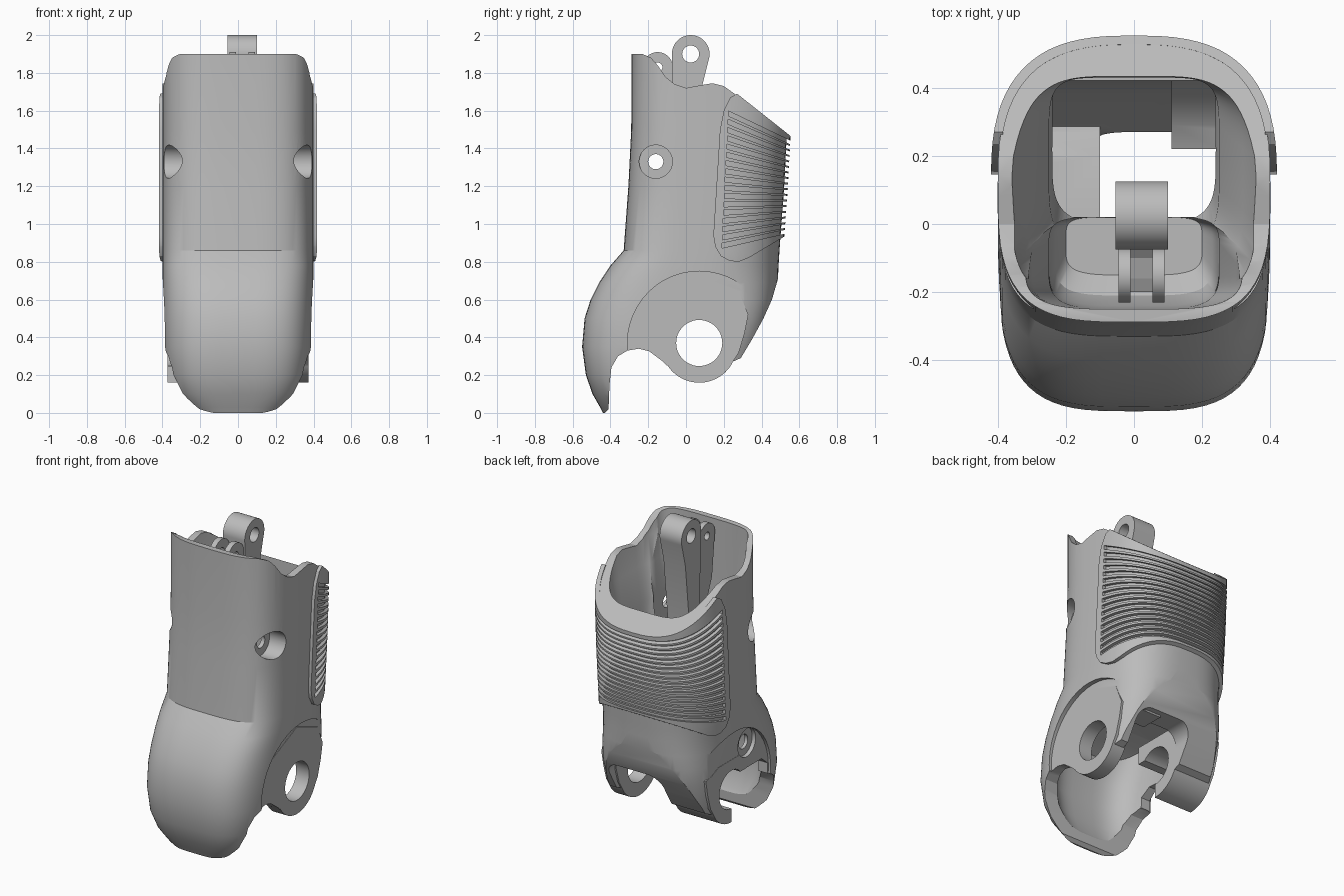
import bpy, bmesh
from math import sin, cos, pi, radians, copysign

if "Cube" in bpy.data.objects:
    bpy.data.objects.remove(bpy.data.objects["Cube"])

grey = bpy.data.materials.new("light grey plastic")
grey.use_nodes = True
grey.diffuse_color = (0.5, 0.5, 0.5, 1)
grey.node_tree.nodes["Principled BSDF"].inputs["Base Color"].default_value = (0.5, 0.5, 0.5, 1)


def finish(bm, name):
    bmesh.ops.recalc_face_normals(bm, faces=bm.faces)
    mesh = bpy.data.meshes.new(name)
    bm.to_mesh(mesh)
    bm.free()
    mesh.materials.append(grey)
    ob = bpy.data.objects.new(name, mesh)
    bpy.context.collection.objects.link(ob)
    return ob


def prism(name, profile, a, b, axis="x"):
    """Extrude a (y, z) profile along x, or an (x, z) profile along y."""
    bm = bmesh.new()
    place = (lambda p, d: (d, p[0], p[1])) if axis == "x" else (lambda p, d: (p[0], d, p[1]))
    ends = [[bm.verts.new(place(p, d)) for p in profile] for d in (a, b)]
    for ring in ends:
        bm.faces.new(ring)
    n = len(profile)
    for i in range(n):
        j = (i + 1) % n
        bm.faces.new((ends[0][i], ends[0][j], ends[1][j], ends[1][i]))
    return finish(bm, name)


def arc(cy, cz, r, start, end, steps=24):
    angles = [radians(start + (end - start) * i / steps) for i in range(steps + 1)]
    return [(cy + r * cos(t), cz + r * sin(t)) for t in angles]


def disc(name, cy, cz, r, a, b):
    return prism(name, arc(cy, cz, r, 0, 360, 48)[:-1], a, b)


def loft(name, sections, front_power=3.4, inset=0, sides=72):
    """Stack rounded squares given as (z, front y, back y, half width, back squareness)."""
    bm = bmesh.new()
    rings = []
    for z, front, back, width, back_power in sections:
        ring = []
        for i in range(sides):
            c, s = cos(2 * pi * i / sides), sin(2 * pi * i / sides)
            power = back_power if s > 0 else front_power
            x = copysign(abs(c) ** (2 / power), c) * (width - inset)
            y = copysign(abs(s) ** (2 / power), s) * ((back - front) / 2 - inset)
            ring.append(bm.verts.new((x, y + (front + back) / 2, z)))
        rings.append(ring)
    for low, high in zip(rings, rings[1:]):
        for i in range(sides):
            j = (i + 1) % sides
            bm.faces.new((low[i], low[j], high[j], high[i]))
    bm.faces.new(rings[0])
    bm.faces.new(rings[-1])
    return finish(bm, name)


def combine(ob, tool, operation="DIFFERENCE"):
    mod = ob.modifiers.new("shape", "BOOLEAN")
    mod.operation, mod.object, mod.solver = operation, tool, "EXACT"
    bpy.context.view_layer.objects.active = ob
    bpy.ops.object.modifier_apply(modifier=mod.name)
    bpy.data.objects.remove(tool)


def smooth(ob):
    bpy.ops.object.select_all(action="DESELECT")
    ob.select_set(True)
    bpy.context.view_layer.objects.active = ob
    bpy.ops.object.shade_smooth_by_angle(angle=radians(28))


# Outer body skin
skin = [(-0.02, -0.43, 0.3, 0.24, 4), (0.03, -0.455, 0.3, 0.295, 4), (0.1, -0.495, 0.32, 0.345, 4),
        (0.2, -0.53, 0.35, 0.38, 4), (0.35, -0.55, 0.4, 0.397, 4), (0.5, -0.537, 0.45, 0.4, 3.8),
        (0.6, -0.505, 0.475, 0.4, 3.4), (0.69, -0.46, 0.486, 0.4, 3), (0.78, -0.4, 0.49, 0.4, 2.8),
        (0.86, -0.33, 0.495, 0.4, 2.7), (1.2, -0.305, 0.52, 0.4, 2.7), (1.5, -0.29, 0.535, 0.4, 2.7),
        (1.95, -0.288, 0.535, 0.4, 2.7)]
PIVOT = (0.07, 0.37)
body = loft("body_shell", skin)

# Side outline: wavy rim on top, hooked lip below, back tapering to the ears
outline = [(-0.7, 1.9), (-0.23, 1.9), (-0.185, 1.88), (-0.15, 1.84), (-0.11, 1.78), (-0.06, 1.74),
           (0, 1.72), (0.08, 1.735), (0.14, 1.745), (0.2, 1.73), (0.27, 1.68), (0.7, 1.35),
           (0.7, 0.8), (0.49, 0.72), (0.455, 0.6), (0.41, 0.5), (0.35, 0.39), (0.29, 0.29),
           (0.2, 0.25), (-0.1, 0.25), (-0.14, 0.29), (-0.19, 0.325), (-0.25, 0.34), (-0.31, 0.33),
           (-0.36, 0.3), (-0.395, 0.24), (-0.405, 0.15), (-0.41, 0.02), (-0.43, 0), (-0.7, 0)]
combine(body, prism("outline", outline, -0.7, 0.7), "INTERSECT")

# Round recess on each flank
for s in (-1, 1):
    combine(body, disc("recess", *PIVOT, 0.38, s * 0.37, s * 0.6))

# Upper bay, narrowing as it goes down, with a deeper front pocket
bay = [(0.93, 0.02, 0.43, 0.24, 9), (1.2, 0, 0.43, 0.24, 9), (1.42, -0.08, 0.43, 0.25, 6),
       (1.6, -0.17, 0.435, 0.32, 4), (1.75, -0.22, 0.44, 0.36, 3.6), (1.97, -0.23, 0.44, 0.365, 3.6)]
pocket = [(0.95, -0.15, 0.02, 0.2, 6), (1.0, -0.21, 0.02, 0.23, 6), (1.08, -0.24, 0.02, 0.245, 6),
          (1.43, -0.25, 0.02, 0.25, 6), (1.6, -0.25, 0.02, 0.3, 5), (1.97, -0.25, 0.1, 0.33, 4)]
combine(body, loft("bay", bay, 4))
combine(body, loft("pocket", pocket, 4))
shaft = [(0.02, 0.5), (0.02, 1.2), (0.425, 1.2), (0.42, 0.78), (0.38, 0.68), (0.27, 0.5)]
combine(body, prism("shaft", shaft, -0.24, 0.24))

# Lower hollow behind the lip
hollow = loft("hollow", [(-0.07, -0.43, 0.3, 0.24, 4)] + skin[1:9], inset=0.075)
room = [(-0.7, -0.1), (-0.7, 0.5), (-0.42, 0.63), (-0.2, 0.73), (0.1, 0.76), (0.28, 0.66),
        (0.27, 0.5), (0.24, 0.3), (0.24, -0.1)]
combine(hollow, prism("room", room, -0.5, 0.5), "INTERSECT")
combine(body, hollow)

# Opening with rounded corners at the lower back
arch = [(-0.1, 0.1), (0.29, 0.1)] + arc(0.2, 0.41, 0.09, 0, 90, 8) + arc(-0.01, 0.41, 0.09, 90, 180, 8)
combine(body, prism("arch", arch, 0.15, 0.7, "y"))

# Right flank is open in front of its pivot
gap = [(-0.3, 0.2), (0.07, 0.2), (0.07, 0.45), (-0.24, 0.45), (-0.3, 0.4)]
combine(body, prism("gap", gap, -0.5, -0.25))

# Left pivot ear is a full disc, right one a thick hooked strut
left_ear = ([(-0.2, 0.6), (-0.2, 0.33), (-0.14, 0.285)] + arc(0.07, 0.36, 0.2, 212, 335)
            + [(0.28, 0.32), (0.31, 0.42), (0.33, 0.52), (0.28, 0.64), (0.07, 0.72)])
combine(body, prism("left_ear", left_ear, 0.28, 0.372), "UNION")
right_ear = ([(-0.08, 0.56), (-0.08, 0.45), (0.07, 0.45)] + arc(0.07, 0.36, 0.2, 270, 335, 12)
             + [(0.28, 0.32), (0.31, 0.42), (0.33, 0.52), (0.27, 0.53), (0.2, 0.56)])
combine(body, prism("right_ear", right_ear, -0.372, -0.1), "UNION")
block = [(0.22, 0.49), (0.37, 0.49), (0.41, 0.6), (0.425, 0.8), (0.36, 0.7), (0.29, 0.64), (0.22, 0.61)]
combine(body, prism("block", block, 0.11, 0.25), "UNION")

# Pivot bore, countersunk screw hole, counterbores and pin holes
combine(body, disc("bore", *PIVOT, 0.122, -0.7, 0.7))
combine(body, disc("screw_head", -0.09, 0.61, 0.09, -0.6, -0.345))
combine(body, disc("screw_hole", -0.09, 0.61, 0.045, -0.6, -0.2))
for s in (-1, 1):
    combine(body, disc("counterbore", -0.16, 1.33, 0.088, s * 0.275, s * 0.6))
combine(body, disc("pin_hole", -0.16, 1.33, 0.04, -0.6, 0.6))
smooth(body)

# Wraparound grip pad
pad = loft("grip_pad", skin[6:], inset=-0.02)
core = [(z + (z - 1.2) * 0.1, f, b, w, n) for z, f, b, w, n in skin[6:]]
combine(pad, loft("pad_core", core, inset=0.006))
pad_outline = [(0.27, 1.69), (0.235, 1.67), (0.2, 1.6), (0.18, 1.5), (0.145, 0.94), (0.155, 0.88),
               (0.185, 0.83), (0.23, 0.805), (0.28, 0.8), (0.33, 0.82), (0.7, 1.04), (0.7, 1.35)]
combine(pad, prism("pad_outline", pad_outline, -0.7, 0.7), "INTERSECT")

# Fanned grooves leave the ribs standing
GROOVES = 17
for i in range(GROOVES):
    t = i / (GROOVES - 1)
    y0 = 0.225 - 0.035 * t
    z0, z1 = 1.585 - 0.7 * t, 1.4 - 0.42 * t
    h0, h1 = 0.013, 0.009
    groove = [(y0, z0 - h0), (0.62, z1 - h1), (0.62, z1 + h1), (y0, z0 + h0)]
    combine(pad, prism("groove", groove, -0.7, 0.7))
smooth(pad)

# Central arm with an eye on top
arm = arc(0.025, 1.9, 0.1, -15, 190) + [(-0.07, 1.7), (-0.05, 1.3), (-0.06, 0.9), (0.015, 0.9),
                                        (0.04, 1.3), (0.085, 1.73)]
arm_ob = prism("eye_arm", arm, -0.055, 0.1)
combine(arm_ob, disc("eye", 0.025, 1.9, 0.045, -0.3, 0.3))
smooth(arm_ob)

# Forked lugs in front of the arm, joined by a web
lug = arc(-0.15, 1.83, 0.08, 0, 180) + [(-0.2, 1.55), (-0.1, 1.3), (-0.03, 1.3), (-0.04, 1.7)]
for name, a, b in (("right_lug", -0.045, -0.01), ("left_lug", 0.055, 0.09)):
    ob = prism(name, lug, a, b)
    combine(ob, disc("lug_hole", -0.15, 1.83, 0.025, -0.3, 0.3))
    smooth(ob)
web = [(-0.2, 1.6), (-0.1, 1.32), (-0.03, 1.32), (-0.05, 1.68), (-0.1, 1.64), (-0.16, 1.62)]
prism("lug_web", web, -0.02, 0.065)
